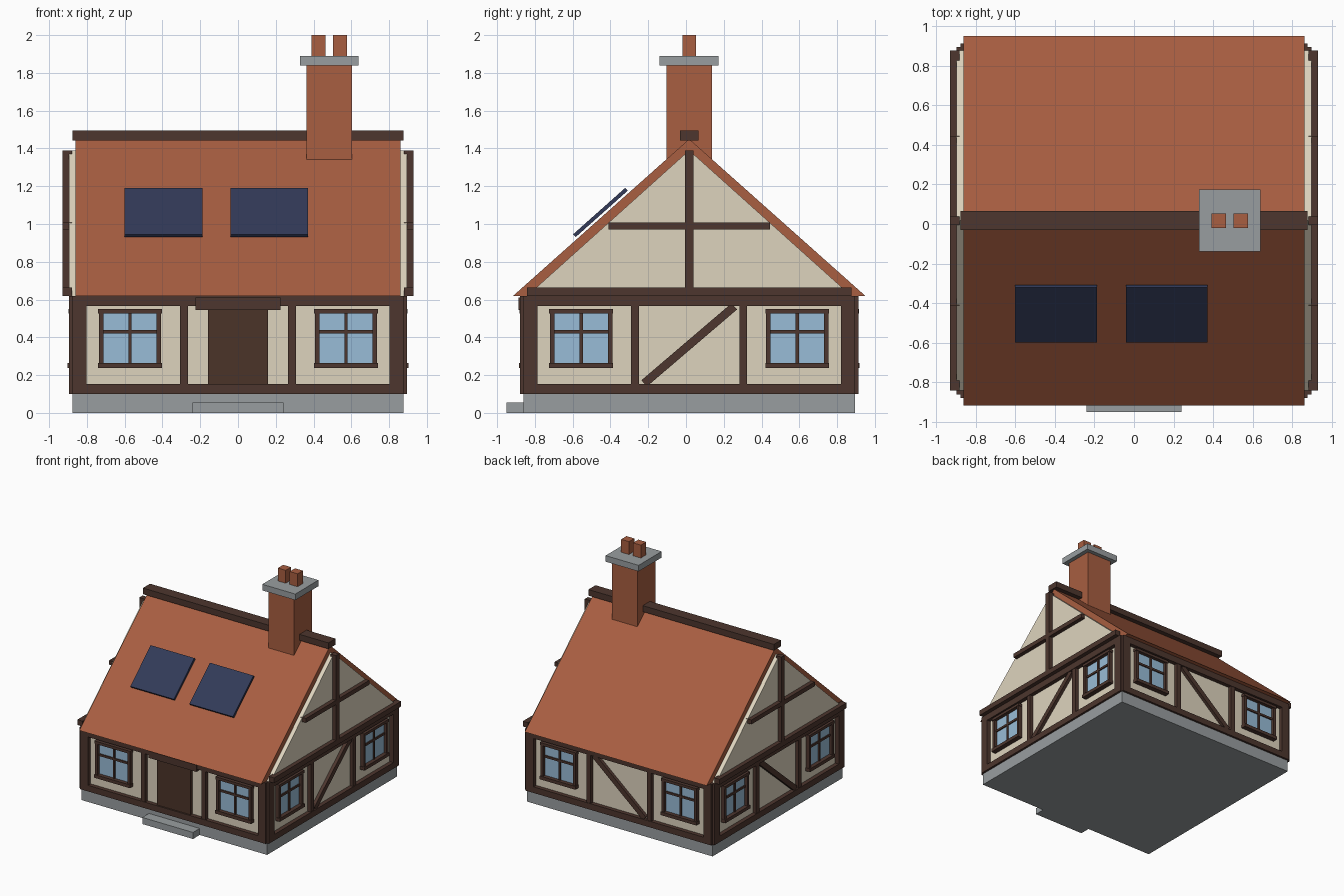
import bpy, bmesh, math
from mathutils import Matrix, Vector

if "Cube" in bpy.data.objects:
    bpy.data.objects.remove(bpy.data.objects["Cube"])

CY = 0.017  # house centre in y (the step sticks out at the front)
HOME = Matrix.Translation((0, CY, 0))


def material(name, r, g, b):
    lin = [(c / 255 / 12.92) if c < 10 else ((c / 255 + 0.055) / 1.055) ** 2.4 for c in (r, g, b)]
    m = bpy.data.materials.new(name)
    m.diffuse_color = (*lin, 1)
    m.use_nodes = True
    m.node_tree.nodes["Principled BSDF"].inputs["Base Color"].default_value = m.diffuse_color
    return m


PLASTER = material("cream plaster", 222, 212, 190)
TIMBER = material("dark timber", 77, 54, 46)
DOOR = material("door brown", 75, 51, 40)
TILE = material("terracotta", 168, 94, 65)
STONE = material("grey stone", 153, 158, 160)
GLASS = material("window blue", 152, 188, 215)
SOLAR = material("solar navy", 50, 58, 88)


def finish(name, bm, mat, matrix):
    bmesh.ops.recalc_face_normals(bm, faces=bm.faces)
    me = bpy.data.meshes.new(name)
    bm.to_mesh(me)
    bm.free()
    me.materials.append(mat)
    ob = bpy.data.objects.new(name, me)
    ob.matrix_world = matrix
    bpy.context.collection.objects.link(ob)
    return ob


def boxes(name, mat, items, matrix=HOME):
    """One object from boxes (x0, x1, y0, y1, z0, z1[, tilt about y])."""
    bm = bmesh.new()
    for x0, x1, y0, y1, z0, z1, *tilt in items:
        mid = Vector((x0 + x1, y0 + y1, z0 + z1)) / 2
        m = (Matrix.Translation(mid) @ Matrix.Rotation(tilt[0] if tilt else 0, 4, 'Y')
             @ Matrix.Diagonal((x1 - x0, y1 - y0, z1 - z0, 1)))
        bmesh.ops.create_cube(bm, size=1, matrix=m)
    return finish(name, bm, mat, matrix)


def triangle_prism(name, mat, x0, x1, half, z0, z1):
    bm = bmesh.new()
    a, b = [[bm.verts.new((x, y, z)) for y, z in ((-half, z0), (half, z0), (0, z1))] for x in (x0, x1)]
    bm.faces.new(a)
    bm.faces.new(b)
    for i in range(3):
        j = (i + 1) % 3
        bm.faces.new((a[i], a[j], b[j], b[i]))
    return finish(name, bm, mat, HOME)


# plinth, step and plaster body
boxes("plinth", STONE, [(-.877, .877, -.877, .877, 0, .10)])
boxes("front_step", STONE, [(-.24, .24, -.967, -.87, 0, .056)])
boxes("wall_body", PLASTER, [(-.86, .86, -.86, .86, .10, .62)])

# four framed walls; local x runs along the wall, -y points outward
OUT = -.895
for side, angle, brace in (("front", 0, 0), ("right", 90, 1), ("back", 180, -1), ("left", -90, -1)):
    M = HOME @ Matrix.Rotation(math.radians(angle), 4, 'Z')
    frame = [(-.877, .877, OUT, -.85, .10, .152), (-.877, .877, OUT, -.85, .565, .62)]
    for s in (-1, 1):
        c, p = s * .84, s * .286
        frame.append((c - .037, c + .037, OUT, -.85, .152, .565))
        frame.append((p - .021, p + .021, OUT + .004, -.85, .152, .565))
    if brace:
        frame.append((-.314, .314, OUT + .008, -.85, .338, .382, -brace * math.radians(40.5)))
    boxes(side + "_timbers", TIMBER, frame, M)
    # two windows per wall
    bars, panes = [], []
    for c in (-.572, .572):
        panes.append((c - .15, c + .15, -.868, -.855, .25, .54))
        bars += [(c - .169, c + .169, -.902, -.855, .237, .265),
                 (c - .169, c + .169, -.898, -.855, .527, .55),
                 (c - .009, c + .009, -.878, -.855, .265, .527),
                 (c - .142, c + .142, -.878, -.855, .421, .439)]
        for s in (-1, 1):
            e = c + s * .153
            bars.append((e - .012, e + .012, -.893, -.855, .265, .527))
    boxes(side + "_window_frames", TIMBER, bars, M)
    boxes(side + "_window_panes", GLASS, panes, M)

# door with lintel
boxes("door", DOOR, [(-.158, .158, -.882, -.85, .152, .55)])
boxes("door_lintel", TIMBER, [(-.226, .226, -.903, -.85, .545, .612)])

# solid gable roof and ridge beam
triangle_prism("roof", TILE, -.86, .86, .932, .62, 1.45)
boxes("ridge_beam", TIMBER, [(-.877, .877, -.048, .048, 1.443, 1.495)])

# gable ends with cross timbers
for side, s in (("right", 1), ("left", -1)):
    triangle_prism(side + "_gable", PLASTER, s * .84, s * .895, .858, .62, 1.39)
    lo, hi = sorted((s * .88, s * .93))
    boxes(side + "_gable_timbers", TIMBER, [
        (lo, hi, -.858, .858, .62, .665),
        (lo, hi, -.428, .428, .971, 1.008),
        (lo, hi, -.022, .022, .665, 1.39)])

# chimney stack, cap and two pots
CX = .483
boxes("chimney_stack", TILE, [(CX - .12, CX + .12, -.121, .121, 1.25, 1.84)])
boxes("chimney_cap", STONE, [(CX - .156, CX + .156, -.156, .156, 1.838, 1.89)])
boxes("chimney_pots", TILE, [(CX + o - .037, CX + o + .037, -.036, .036, 1.89, 2.0) for o in (-.056, .056)])

# two solar panels parallel to the front slope
slope = math.atan2(.83, .932)
for i, cx in enumerate((-.394, .165)):
    boxes(f"solar_panel_{i + 1}", SOLAR, [(-.206, .206, -.185, .185, -.01, .01)],
          Matrix.Translation((cx, -.453, 1.061)) @ Matrix.Rotation(slope, 4, 'X'))
